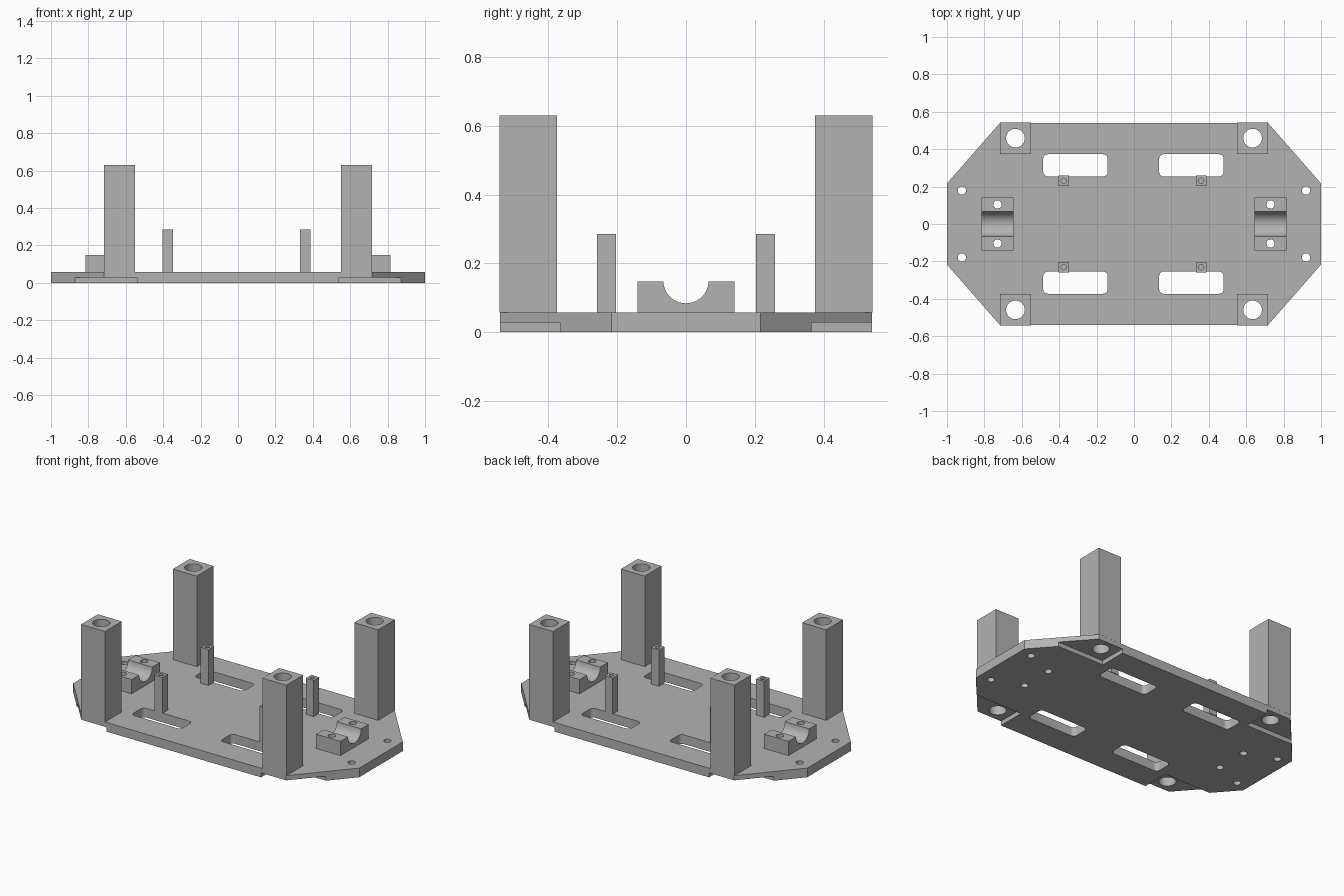
import bpy, bmesh
from math import cos, sin, pi, radians
from mathutils import Vector

if "Cube" in bpy.data.objects:
    bpy.data.objects.remove(bpy.data.objects["Cube"])

grey = bpy.data.materials.new("plain grey")
grey.use_nodes = True
colour = (0.45, 0.45, 0.45, 1)
grey.diffuse_color = colour
grey.node_tree.nodes["Principled BSDF"].inputs["Base Color"].default_value = colour

TOP = 0.058       # upper face of the plate
SIDES = (-1, 1)


def arc(x, y, r, start, end, n):
    return [(x + r * cos(a), y + r * sin(a))
            for a in (radians(start + (end - start) * i / n) for i in range(n + 1))]


def circle(x, y, r, n=32):
    return arc(x, y, r, 0, 360, n)[:-1]


def rect(x, y, w, d):
    return [(x - w / 2, y - d / 2), (x + w / 2, y - d / 2),
            (x + w / 2, y + d / 2), (x - w / 2, y + d / 2)]


def rounded(x, y, w, d, r):
    pts = []
    for i, (sx, sy) in enumerate([(1, 1), (-1, 1), (-1, -1), (1, -1)]):
        pts += arc(x + sx * (w / 2 - r), y + sy * (d / 2 - r), r, 90 * i, 90 * i + 90, 6)
    return pts


def make(name, prisms, along_x=False):
    """Extrude each (outline, low, high) into one mesh object."""
    bm = bmesh.new()
    for pts, low, high in prisms:
        place = (lambda p: (low, p[0], p[1])) if along_x else (lambda p: (p[0], p[1], low))
        face = bm.faces.new([bm.verts.new(place(p)) for p in pts])
        grown = bmesh.ops.extrude_face_region(bm, geom=[face])["geom"]
        shift = Vector((high - low, 0, 0) if along_x else (0, 0, high - low))
        bmesh.ops.translate(bm, vec=shift,
                            verts=[v for v in grown if isinstance(v, bmesh.types.BMVert)])
    bmesh.ops.recalc_face_normals(bm, faces=bm.faces)
    mesh = bpy.data.meshes.new(name)
    bm.to_mesh(mesh)
    bm.free()
    mesh.materials.append(grey)
    obj = bpy.data.objects.new(name, mesh)
    bpy.context.collection.objects.link(obj)
    return obj


def cut(obj, prisms):
    """Subtract the prisms, then shade the bores smooth."""
    cutter = make("cutter", prisms)
    cutter.hide_render = True
    mod = obj.modifiers.new("cut", 'BOOLEAN')
    mod.operation, mod.solver, mod.object = 'DIFFERENCE', 'EXACT', cutter
    bpy.ops.object.select_all(action='DESELECT')
    bpy.context.view_layer.objects.active = obj
    obj.select_set(True)
    bpy.ops.object.modifier_apply(modifier=mod.name)
    bpy.data.objects.remove(cutter)
    bpy.ops.object.shade_smooth_by_angle(angle=radians(30))


# Base plate: chamfered outline
corner = [(1, 0.217), (0.716, 0.541)]
outline = (corner + [(-x, y) for x, y in reversed(corner)]
           + [(-x, -y) for x, y in corner] + [(x, -y) for x, y in reversed(corner)])
plate = make("base_plate", [(outline, 0, TOP)])

# Plate openings: post bores, screw holes, slots and shallow corner recesses below
openings, recesses = [], []
for sx in SIDES:
    for sy in SIDES:
        openings += [(circle(sx * 0.634, sy * 0.459, 0.05), -0.1, 0.2),
                     (circle(sx * 0.92, sy * 0.179, 0.022), -0.1, 0.2),
                     (circle(sx * 0.73, sy * 0.105, 0.022), -0.1, 0.2),
                     (rounded(sx * 0.31 - 0.003, sy * 0.3135, 0.345, 0.119, 0.025), -0.1, 0.2)]
        recesses.append((rect(sx * 0.84, sy * 0.665, 0.6, 0.6), -0.1, 0.028))
cut(plate, recesses)
cut(plate, openings)

for sx, side in zip(SIDES, ("right", "left")):
    for sy, end in zip(SIDES, ("front", "back")):
        # Tall bored corner post
        x, y = sx * 0.634, sy * 0.458
        post = make(f"{end}_{side}_post", [(rect(x, y, 0.167, 0.167), TOP, 0.63)])
        cut(post, [(circle(x, sy * 0.459, 0.05), 0, 0.7)])

        # Slim standoff with a blind pilot hole
        x, y = sx * 0.3675 - 0.0085, sy * 0.231
        pin = make(f"{end}_{side}_standoff", [(rect(x, y, 0.055, 0.055), TOP, 0.286)])
        cut(pin, [(circle(x, y, 0.014, 20), 0.17, 0.3)])

    # Bearing cradle with a half-round groove and two screw holes
    profile = ([(-0.141, 0.148), (-0.141, TOP), (0.141, TOP), (0.141, 0.148)]
               + arc(0, 0.15, 0.066, 0, -180, 24))
    profile = [(y, min(z, 0.148)) for y, z in profile]
    cradle = make(f"{side}_bearing_cradle",
                  [(profile, sx * 0.73 - 0.085, sx * 0.73 + 0.085)], along_x=True)
    cut(cradle, [(circle(sx * 0.73, sy * 0.105, 0.022), 0, 0.2) for sy in SIDES])
